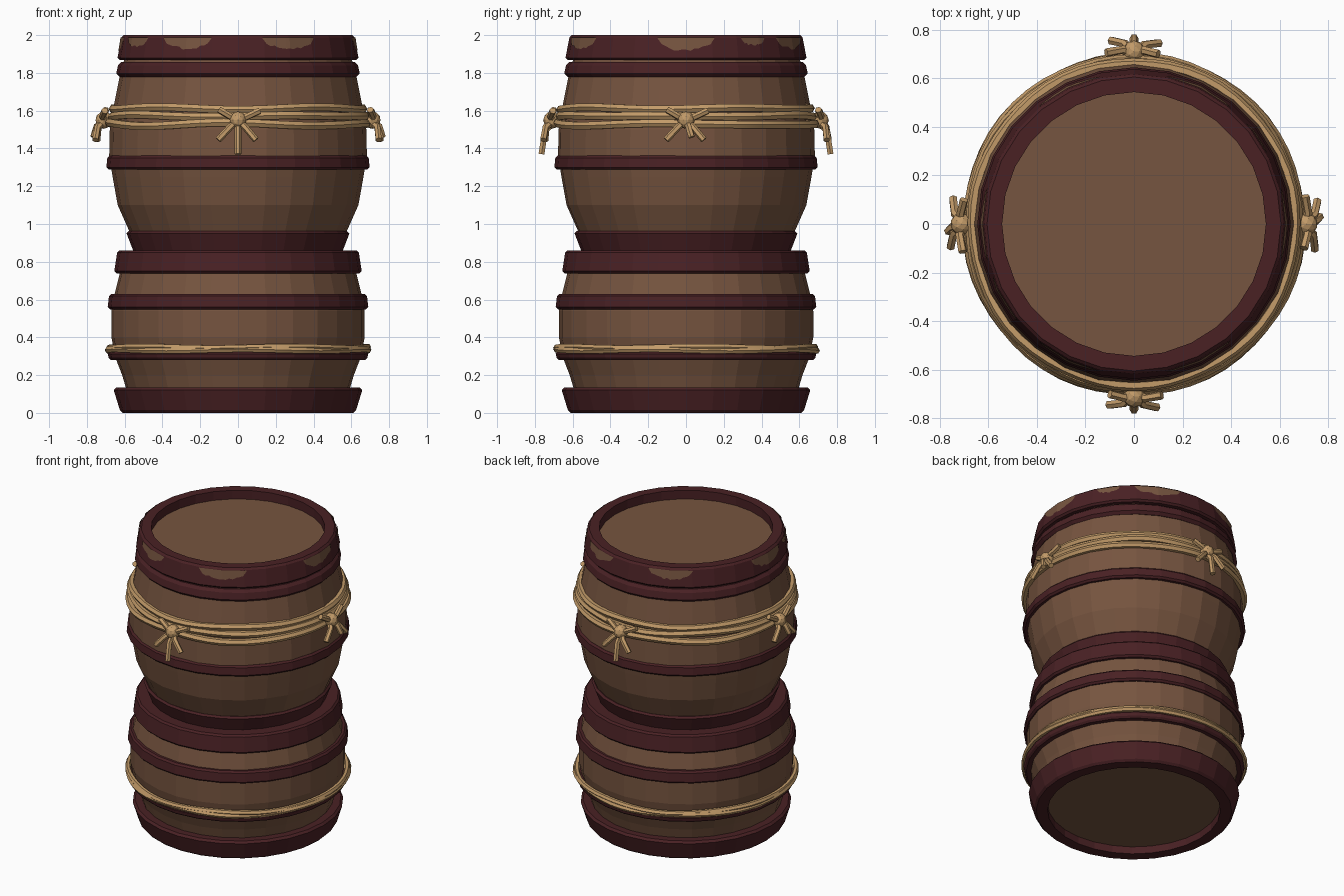
import bpy, bmesh, math, random
from mathutils import Vector

if "Cube" in bpy.data.objects:
    bpy.data.objects.remove(bpy.data.objects["Cube"])

random.seed(4)
N = 28                      # sides of every barrel ring
STEP = 2 * math.pi / N


def material(name, rgb):
    m = bpy.data.materials.new(name)
    m.diffuse_color = (*rgb, 1)
    m.use_nodes = True
    m.node_tree.nodes["Principled BSDF"].inputs["Base Color"].default_value = m.diffuse_color
    return m


WOOD = material("brown wood", (0.181, 0.089, 0.050))
HOOP = material("dark red hoop", (0.067, 0.0150, 0.0175))
ROPE = material("straw rope", (0.540, 0.325, 0.140))


def finish(name, bm, mat):
    bmesh.ops.recalc_face_normals(bm, faces=bm.faces)
    me = bpy.data.meshes.new(name)
    bm.to_mesh(me)
    bm.free()
    me.materials.append(mat)
    ob = bpy.data.objects.new(name, me)
    bpy.context.collection.objects.link(ob)
    return ob


def revolve(name, profile, mat, closed=True, jitter=0.0):
    """Spin (radius, z) points; closed loops make hoops, open ones get end caps."""
    bm = bmesh.new()
    wob = [random.uniform(-jitter, jitter) for _ in range(N)]
    rings = [[bm.verts.new(((r + wob[i]) * math.cos(i * STEP), (r + wob[i]) * math.sin(i * STEP), z))
              for i in range(N)] for r, z in profile]
    pairs = list(zip(rings, rings[1:])) + ([(rings[-1], rings[0])] if closed else [])
    for a, b in pairs:
        for i in range(N):
            j = (i + 1) % N
            bm.faces.new((a[i], a[j], b[j], b[i]))
    if not closed:
        bm.faces.new(rings[0])
        bm.faces.new(rings[-1])
    return finish(name, bm, mat)


def hoop(name, z0, r0, z1, r1, inner, b=0.012):
    """Bevelled band from z0 to z1."""
    return revolve(name, [(inner, z0), (r0 - b, z0), (r0, z0 + b), (r1, z1 - b), (r1 - b, z1), (inner, z1)], HOOP)


def tube(name, paths, radius, cyclic=False):
    cu = bpy.data.curves.new(name, 'CURVE')
    cu.dimensions = '3D'
    cu.bevel_depth = radius
    cu.bevel_resolution = 1
    cu.use_fill_caps = True
    for pts in paths:
        sp = cu.splines.new('POLY')
        sp.points.add(len(pts) - 1)
        for p, co in zip(sp.points, pts):
            p.co = (*co, 1)
        sp.use_cyclic_u = cyclic
    cu.materials.append(ROPE)
    ob = bpy.data.objects.new(name, cu)
    bpy.context.collection.objects.link(ob)
    bpy.ops.object.select_all(action='DESELECT')
    ob.select_set(True)
    bpy.context.view_layer.objects.active = ob
    bpy.ops.object.convert(target='MESH')
    bpy.ops.object.shade_smooth_by_angle(angle=math.radians(50))


# Lower barrel
revolve("lower_staves", [(0.54, 0.05), (0.585, 0.10), (0.615, 0.20), (0.65, 0.29), (0.672, 0.40),
                         (0.672, 0.54), (0.655, 0.63), (0.625, 0.75), (0.60, 0.82)], WOOD, False, 0.003)
hoop("lower_foot_hoop", 0.0, 0.625, 0.135, 0.658, 0.54, 0.014)
hoop("lower_thin_hoop", 0.28, 0.685, 0.325, 0.69, 0.62)
hoop("lower_middle_hoop", 0.548, 0.69, 0.63, 0.683, 0.62)
hoop("lower_rim_hoop", 0.738, 0.655, 0.86, 0.64, 0.50)

# Upper barrel
revolve("upper_staves", [(0.53, 0.84), (0.575, 0.965), (0.635, 1.10), (0.662, 1.25), (0.68, 1.36),
                         (0.677, 1.50), (0.655, 1.63), (0.625, 1.78), (0.595, 1.89), (0.55, 1.94)], WOOD, False, 0.003)
hoop("upper_foot_hoop", 0.84, 0.552, 0.962, 0.59, 0.45)
hoop("upper_middle_hoop", 1.288, 0.697, 1.362, 0.692, 0.62)
hoop("upper_shoulder_hoop", 1.778, 0.645, 1.858, 0.635, 0.58, 0.018)
RIM = (1.868, 0.638, 2.0, 0.617)
hoop("upper_rim_hoop", *RIM, 0.543)

# Worn patches where the wood shows on the top hoop
def worn_patch(name, centre, half, depth):
    def point(a, z):
        r = 0.640 + (z - RIM[0]) / (RIM[2] - RIM[0]) * (0.617 - 0.638) + 0.001
        r *= math.cos(STEP / 2) / math.cos(a % STEP - STEP / 2)
        return (r * math.cos(a), r * math.sin(a), z)
    bm = bmesh.new()
    cols = 14
    prev = None
    for k in range(cols + 1):
        t = 2 * k / cols - 1
        a = math.radians(centre + half * t)
        low = 1.986 - depth * (1 - t * t) ** 0.5 * random.uniform(0.75, 1.0) - 0.003
        cur = (bm.verts.new(point(a, low)), bm.verts.new(point(a, 1.987)))
        if prev:
            bm.faces.new((prev[0], cur[0], cur[1], prev[1]))
        prev = cur
    finish(name, bm, WOOD)


for n, (c, h, d) in enumerate([(-116, 13, 0.06), (-64, 14, 0.06), (0, 14, 0.07), (64, 14, 0.06),
                               (116, 13, 0.06), (180, 14, 0.07), (-150, 10, 0.05), (35, 7, 0.04)]):
    worn_patch(f"worn_patch_{n}", c, h, d)


# Ropes wound around the barrels
def loop(r, z, wave, phase):
    return [((r + 0.003 * math.sin(7 * a + phase)) * math.cos(a), (r + 0.003 * math.sin(7 * a + phase)) * math.sin(a),
             z + wave * math.cos(4 * a) + 0.004 * math.sin(5 * a + phase))
            for a in (2 * math.pi * i / 56 for i in range(56))]


tube("upper_rope", [loop(0.662, 1.612, -0.003, 0), loop(0.672, 1.572, -0.004, 2), loop(0.682, 1.528, 0.006, 4)],
     0.023, True)
tube("lower_rope", [loop(0.684, 0.346, 0, 1), loop(0.688, 0.333, 0, 3)], 0.018, True)


# Knots with loose ends on four sides
def knot(name, angle, long_tail):
    ca, sa = math.cos(angle), math.sin(angle)

    def place(t, r, z):
        return (r * ca - t * sa, r * sa + t * ca, z)
    ends = [(-0.105, 0.745, 1.445), (0.095, 0.755, 1.445), (-0.10, 0.70, 1.605), (0.115, 0.705, 1.60)]
    ends.append((0.0, 0.765, 1.37) if long_tail else (0.03, 0.765, 1.46))
    tube(name + "_tails", [[place(0, 0.695, 1.55), place(t * 0.4, (r + 0.73) / 2, 1.55 + (z - 1.55) * 0.35),
                            place(t, r, z)] for t, r, z in ends], 0.018)
    bm = bmesh.new()
    bmesh.ops.create_icosphere(bm, subdivisions=2, radius=0.046)
    bmesh.ops.translate(bm, verts=bm.verts, vec=Vector(place(0, 0.71, 1.55)))
    finish(name + "_ball", bm, ROPE)


for n, side in enumerate(("right", "back", "left", "front")):
    knot(side + "_knot", n * math.pi / 2, n % 2 == 1)
